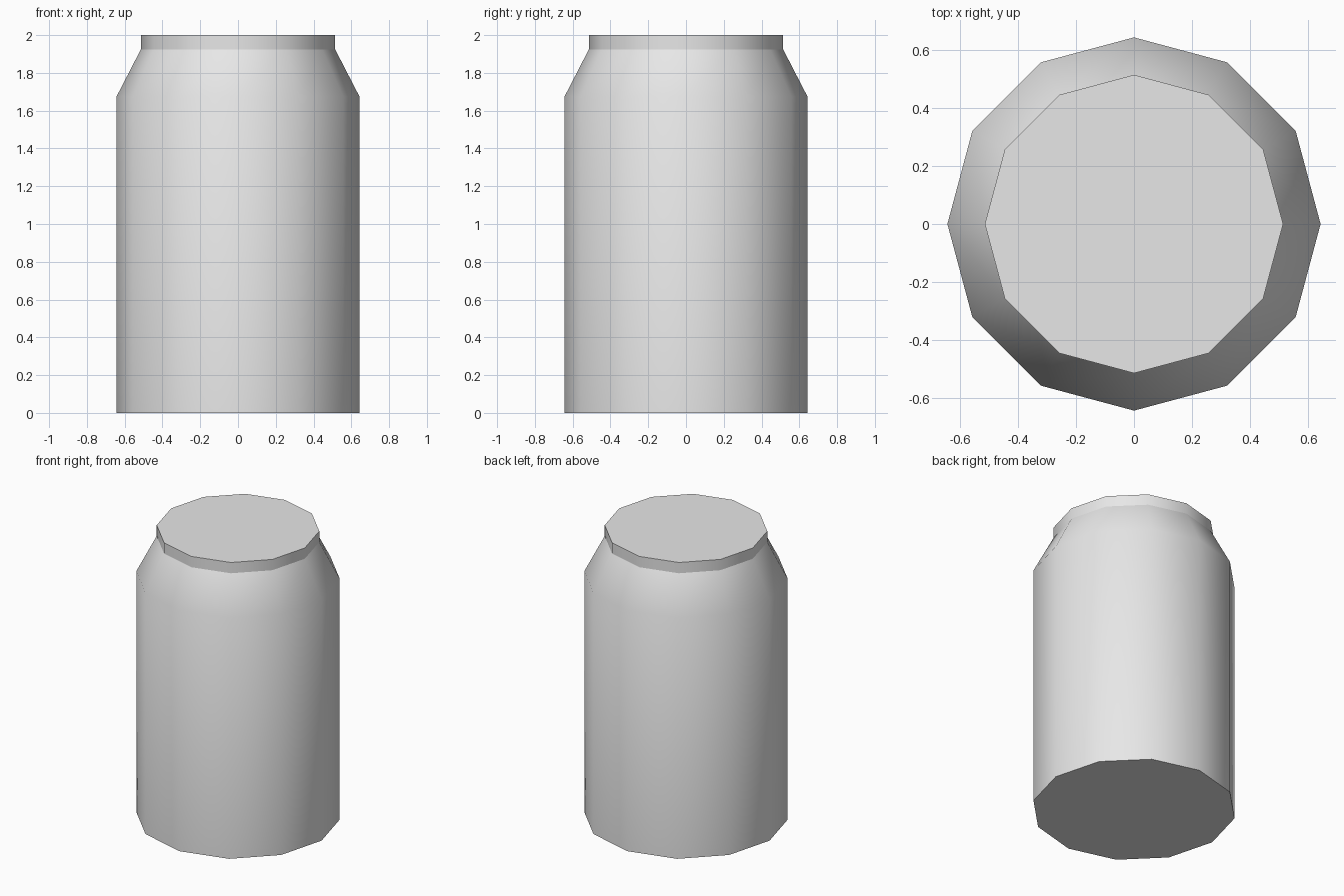
import bpy
import bmesh
from math import cos, sin, tau

SIDES = 12
# radius, height from the base up to the lid
PROFILE = [(0.643, 0.0), (0.643, 1.675), (0.514, 1.925), (0.514, 2.0)]
SHARP_RINGS = (0, 2, 3)  # base rim, neck crease, lid rim

default_cube = bpy.data.objects.get("Cube")
if default_cube:
    bpy.data.objects.remove(default_cube, do_unlink=True)

# Plain grey metal
grey = bpy.data.materials.new("light_grey")
grey.use_nodes = True
colour = (0.8, 0.8, 0.8, 1.0)
grey.diffuse_color = colour
grey.node_tree.nodes["Principled BSDF"].inputs["Base Color"].default_value = colour

# Stack the rings of the can
bm = bmesh.new()
rings = [
    [bm.verts.new((r * cos(tau * i / SIDES), r * sin(tau * i / SIDES), z))
     for i in range(SIDES)]
    for r, z in PROFILE
]

# Smooth walls for the body, shoulder and neck
for low, high in zip(rings, rings[1:]):
    for i in range(SIDES):
        j = (i + 1) % SIDES
        wall = bm.faces.new((low[i], low[j], high[j], high[i]))
        wall.smooth = True

# Flat base and lid
bm.faces.new(rings[0][::-1])
bm.faces.new(rings[-1])

# Crisp rims and neck crease
for k in SHARP_RINGS:
    for i in range(SIDES):
        edge = bm.edges.get((rings[k][i], rings[k][(i + 1) % SIDES]))
        edge.smooth = False

mesh = bpy.data.meshes.new("can_body")
bm.to_mesh(mesh)
bm.free()
mesh.materials.append(grey)
can = bpy.data.objects.new("can_body", mesh)
bpy.context.collection.objects.link(can)
